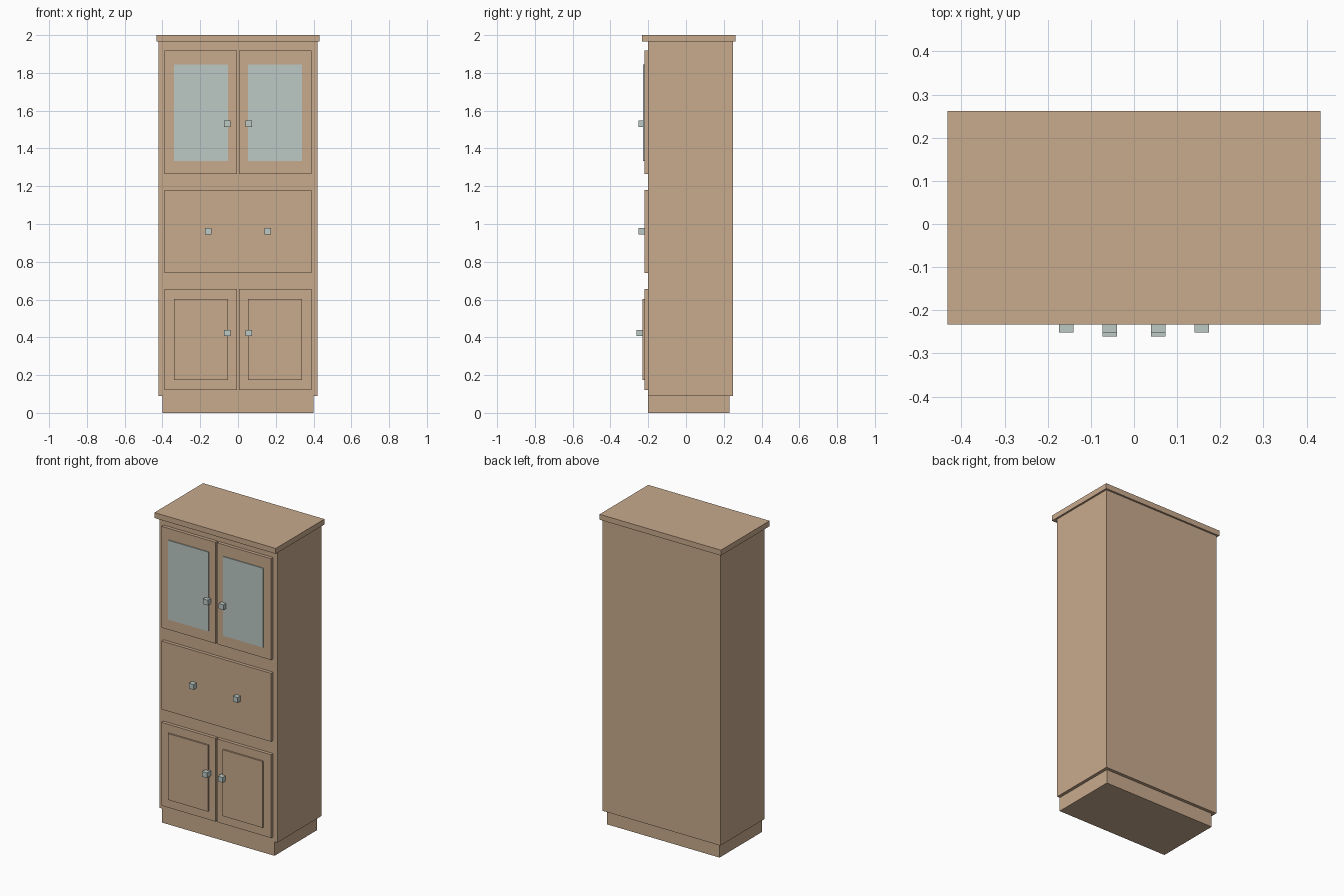
import bpy, bmesh

if "Cube" in bpy.data.objects:
    bpy.data.objects.remove(bpy.data.objects["Cube"])


def material(name, rgb):
    m = bpy.data.materials.new(name)
    m.diffuse_color = (*rgb, 1.0)
    m.use_nodes = True
    m.node_tree.nodes["Principled BSDF"].inputs["Base Color"].default_value = m.diffuse_color
    return m


WOOD = material("light wood", (0.578, 0.402, 0.266))
GLASS = material("pale grey green", (0.503, 0.584, 0.552))


def box(name, x, y, z, mat):
    """Box spanning the (min, max) ranges x, y and z."""
    bm = bmesh.new()
    bmesh.ops.create_cube(bm, size=1)
    for v in bm.verts:
        v.co = [r[0] if c < 0 else r[1] for c, r in zip(v.co, (x, y, z))]
    mesh = bpy.data.meshes.new(name)
    bm.to_mesh(mesh)
    bm.free()
    mesh.materials.append(mat)
    ob = bpy.data.objects.new(name, mesh)
    bpy.context.collection.objects.link(ob)
    return ob


def side_range(side, a, b):
    return tuple(sorted((side * a, side * b)))


def knob(name, x, z, back, front):
    h = 0.017
    box(name, (x - h, x + h), (front, back), (z - h, z + h), GLASS)


FACE = -0.2      # front of the carcass
DOOR = -0.221    # front of doors and drawer

# Carcass
box("plinth", (-0.4, 0.4), (FACE, 0.23), (0, 0.09), WOOD)
box("cabinet_body", (-0.42, 0.42), (FACE, 0.25), (0.09, 1.965), WOOD)
box("top_board", (-0.432, 0.432), (-0.233, 0.262), (1.965, 2.0), WOOD)

# Middle drawer
box("drawer_front", (-0.39, 0.39), (DOOR, FACE), (0.74, 1.18), WOOD)

for side, label in ((-1, "left"), (1, "right")):
    door_x = side_range(side, 0.006, 0.39)
    panel_x = side_range(side, 0.052, 0.338)

    # Upper glazed door
    box(f"upper_door_{label}", door_x, (DOOR, FACE), (1.266, 1.918), WOOD)
    box(f"glass_pane_{label}", panel_x, (-0.227, DOOR), (1.334, 1.844), GLASS)
    knob(f"upper_knob_{label}", side * 0.056, 1.531, DOOR, -0.252)

    # Drawer knob
    knob(f"drawer_knob_{label}", side * 0.157, 0.961, DOOR, -0.252)

    # Lower panelled door
    box(f"lower_door_{label}", door_x, (DOOR, FACE), (0.12, 0.656), WOOD)
    box(f"raised_panel_{label}", panel_x, (-0.231, DOOR), (0.175, 0.602), WOOD)
    knob(f"lower_knob_{label}", side * 0.056, 0.423, DOOR, -0.261)
